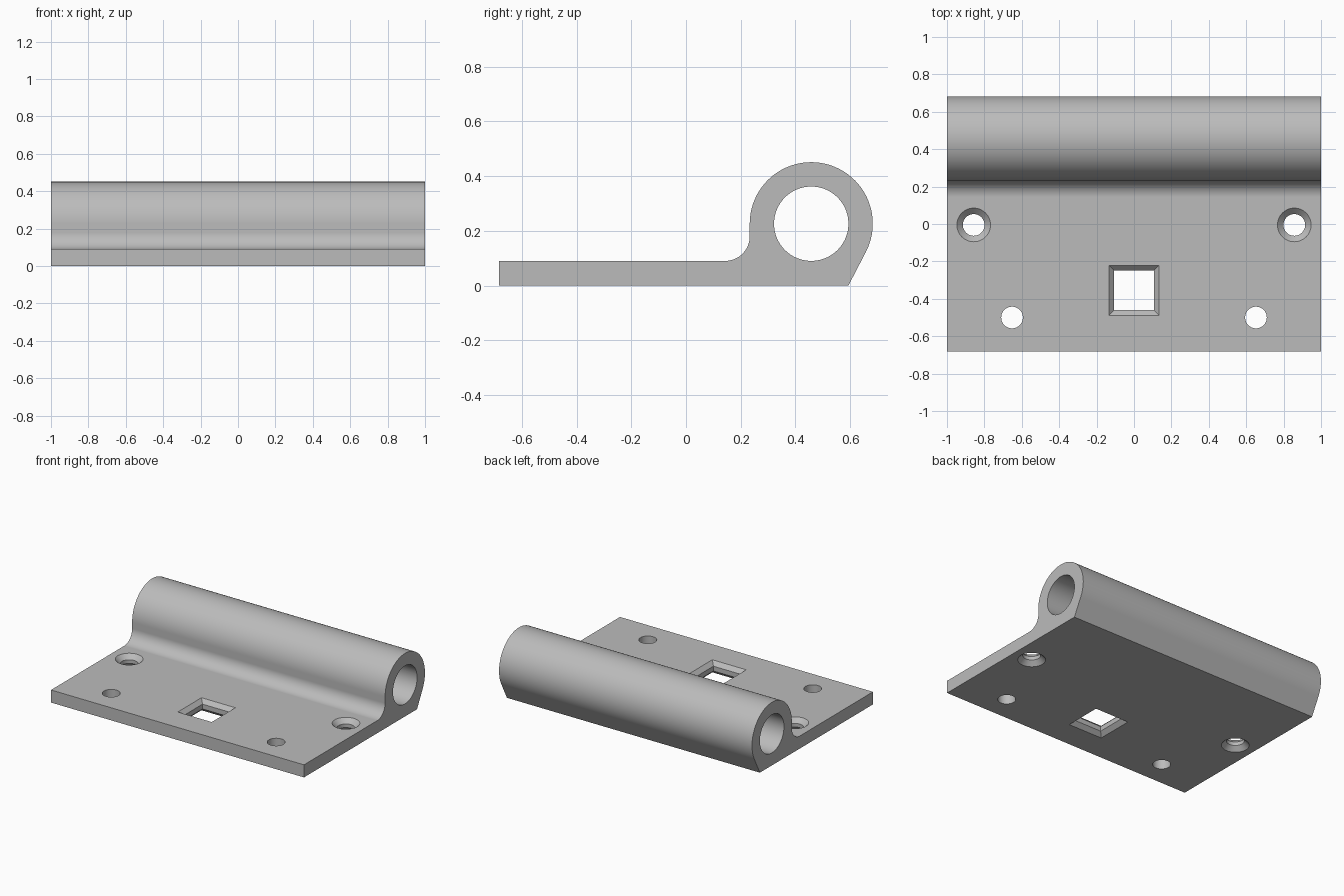
import bpy
import bmesh
from math import sin, cos, pi, radians, atan2, acos, hypot
from mathutils import Matrix

cube = bpy.data.objects.get("Cube")
if cube:
    bpy.data.objects.remove(cube, do_unlink=True)

HALF_X, HALF_Y, THICK = 1.0, 0.683, 0.09
BARREL_R, BORE_R = 0.225, 0.136
BARREL_Y, BARREL_Z = HALF_Y - BARREL_R, 0.226
FILLET_R = 0.09
HEEL_Y = 0.594

steel = bpy.data.materials.new("light grey metal")
steel.use_nodes = True
GREY = (0.5, 0.5, 0.5, 1)
steel.diffuse_color = GREY
steel.node_tree.nodes["Principled BSDF"].inputs["Base Color"].default_value = GREY


def make_object(name, bm):
    bmesh.ops.recalc_face_normals(bm, faces=bm.faces)
    mesh = bpy.data.meshes.new(name)
    bm.to_mesh(mesh)
    bm.free()
    mesh.materials.append(steel)
    obj = bpy.data.objects.new(name, mesh)
    bpy.context.collection.objects.link(obj)
    return obj


def arc(cy, cz, r, start, end, steps):
    return [(cy + r * cos(start + (end - start) * i / steps),
             cz + r * sin(start + (end - start) * i / steps)) for i in range(steps + 1)]


def prism_x(name, profile, half):
    """Extrude a (y, z) outline along x."""
    bm = bmesh.new()
    face = bm.faces.new([bm.verts.new((-half, y, z)) for y, z in profile])
    new = bmesh.ops.extrude_face_region(bm, geom=[face])["geom"]
    verts = [v for v in new if isinstance(v, bmesh.types.BMVert)]
    bmesh.ops.translate(bm, verts=verts, vec=(2 * half, 0, 0))
    return make_object(name, bm)


def hole_cutter(name, x, y, radius, flare, sides, turn=0):
    """Vertical hole, chamfered by flare at both faces when flare > 0."""
    over = 0.02
    if flare:
        rings = [(-over, radius + flare + over), (flare, radius),
                 (THICK - flare, radius), (THICK + over, radius + flare + over)]
    else:
        rings = [(-over, radius), (THICK + over, radius)]
    # Square holes are given by half width
    scale = 1 / cos(pi / 4) if sides == 4 else 1
    bm = bmesh.new()
    loops = [[bm.verts.new((x + r * scale * cos(turn + 2 * pi * i / sides),
                            y + r * scale * sin(turn + 2 * pi * i / sides), z))
              for i in range(sides)] for z, r in rings]
    bm.faces.new(loops[0])
    bm.faces.new(loops[-1])
    for a, b in zip(loops, loops[1:]):
        for i in range(sides):
            j = (i + 1) % sides
            bm.faces.new((a[i], a[j], b[j], b[i]))
    return make_object(name, bm)


# Leaf and barrel outline: flat plate, tangent heel, knuckle, fillet
dy, dz = HEEL_Y - BARREL_Y, -BARREL_Z
tangent = atan2(dz, dy) + acos(BARREL_R / hypot(dy, dz))
fillet_y = BARREL_Y - BARREL_R - FILLET_R
outline = [(-HALF_Y, 0), (HEEL_Y, 0)]
outline += arc(BARREL_Y, BARREL_Z, BARREL_R, tangent, pi, 72)
outline += arc(fillet_y, THICK + FILLET_R, FILLET_R, 0, -pi / 2, 24)
outline += [(-HALF_Y, THICK)]
hinge = prism_x("hinge_leaf", outline, HALF_X)

# Pin bore, screw holes, square hole
cutters = [prism_x("bore_cutter",
                   arc(BARREL_Y, BARREL_Z, BORE_R, 0, 2 * pi, 96)[:-1], HALF_X + 0.1)]
for side, label in ((1, "left"), (-1, "right")):
    cutters.append(hole_cutter(f"countersunk_cutter_{label}", side * 0.857, -0.005,
                               0.058, 0.032, 48))
    cutters.append(hole_cutter(f"plain_cutter_{label}", side * 0.652, -0.5,
                               0.058, 0, 48))
cutters.append(hole_cutter("square_cutter", 0, -0.355, 0.106, 0.028, 4, pi / 4))

bpy.context.view_layer.objects.active = hinge
hinge.select_set(True)
for cutter in cutters:
    mod = hinge.modifiers.new(cutter.name, 'BOOLEAN')
    mod.operation = 'DIFFERENCE'
    mod.solver = 'EXACT'
    mod.object = cutter
    bpy.ops.object.modifier_apply(modifier=mod.name)
    bpy.data.objects.remove(cutter, do_unlink=True)

# Smooth curves, crisp edges
bpy.ops.object.shade_smooth_by_angle(angle=radians(25))
weighted = hinge.modifiers.new("weighted_normals", 'WEIGHTED_NORMAL')
weighted.keep_sharp = True
